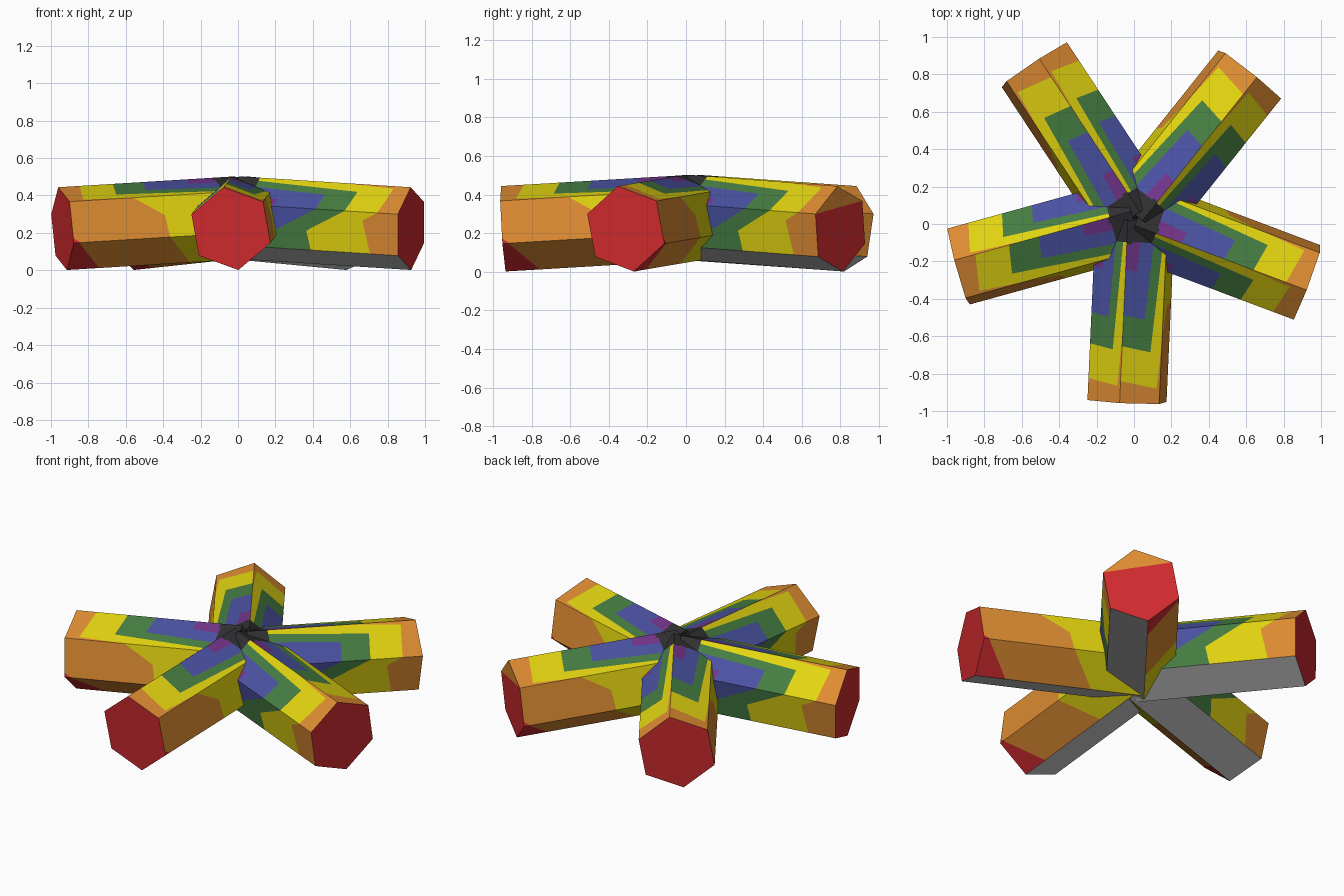
import bpy, bmesh, math
from mathutils import Matrix, Vector

if "Cube" in bpy.data.objects:
    bpy.data.objects.remove(bpy.data.objects["Cube"])

def srgb(r, g, b):
    return tuple(((c / 255 + 0.055) / 1.055) ** 2.4 for c in (r, g, b)) + (1.0,)

COLOURS = [("black", (48, 48, 50)), ("purple", (115, 52, 138)), ("blue", (74, 82, 162)),
           ("green", (70, 125, 66)), ("yellow", (226, 212, 16)), ("orange", (222, 140, 50)),
           ("red", (208, 43, 47)), ("grey", (208, 208, 208))]
MATS = []
for name, rgb in COLOURS:
    m = bpy.data.materials.new(name)
    m.diffuse_color = srgb(*rgb)
    m.use_nodes = True
    m.node_tree.nodes["Principled BSDF"].inputs["Base Color"].default_value = m.diffuse_color
    MATS.append(m)
ORANGE, RED, GREY = 5, 6, 7

LENGTH, RADIUS = 0.982, 0.225
CENTRE = Vector((0.007, 0.033, 0.281))
TILT = math.radians(3.4)
HUB = 0.12                                        # black part around the centre
LIMITS = [-9, 0.13, 0.27, 0.52, 0.69, 0.88, 1.05, 9]   # spectrum steps
CORNERS = [220, 160, 100, 40, -20, -80]

# Long faces: two corner angles, spectrum value at inner/outer end of each, diagonal kind
FACES = [
    (160, 220, 0.00, 1.00, 0.42, 0.97, False),
    (160, 100, 0.00, 1.00, 0.75, 0.97, True),
    (100, 40, 0.00, 1.00, 0.72, 0.96, True),
    (40, -20, 0.72, 0.97, 0.73, 1.06, True),
    (-20, -80, 0.73, 1.06, 0.78, 1.11, True),
]

def corner(s, angle):
    a = math.radians(angle)
    return Vector((s, RADIUS * math.cos(a), RADIUS * math.sin(a)))

def clip(poly, f):
    """Keep the part of a polygon where f >= 0; points are 4D (x, y, z, value)."""
    out = []
    for p, q in zip(poly, poly[1:] + poly[:1]):
        fp, fq = f(p), f(q)
        if fp >= 0:
            out.append(p)
        if fp * fq < 0:
            out.append(p.lerp(q, fp / (fp - fq)))
    return out

def make_arm(name, heading, orange_tip):
    bm = bmesh.new()

    def face(points, mat):
        if len(points) > 2:
            bm.faces.new([bm.verts.new(p[:3]) for p in points]).material_index = mat

    # long faces, each made of two triangles cut into colour bands
    for a, b, a0, a1, b0, b1, inner_first in FACES:
        p = [Vector((*corner(s, c), v)) for s, c, v in
             ((0, a, a0), (LENGTH, a, a1), (LENGTH, b, b1), (0, b, b0))]
        tris = ([p[0], p[1], p[2]], [p[0], p[2], p[3]]) if inner_first else \
               ([p[0], p[1], p[3]], [p[1], p[2], p[3]])
        upper = 100 in (a, b)
        for tri in tris:
            if upper:
                face(clip(tri, lambda q: HUB - q.x), 0)
                tri = clip(tri, lambda q: q.x - HUB)
            for i in range(7):
                part = clip(tri, lambda q: q.w - LIMITS[i])
                face(clip(part, lambda q: LIMITS[i + 1] - q.w), i)

    # plain underside, tip and hidden inner end
    face([corner(0, 220), corner(LENGTH, 220), corner(LENGTH, -80), corner(0, -80)], GREY)
    tip = [corner(LENGTH, c) for c in CORNERS]
    face([tip[1], tip[2], tip[3]], ORANGE if orange_tip else RED)
    face([tip[0], tip[1], tip[3], tip[4], tip[5]], RED)
    face([corner(0, c) for c in CORNERS], 0)

    bmesh.ops.remove_doubles(bm, verts=bm.verts, dist=1e-5)
    # turn every face outwards from the arm's axis
    mid = Vector((LENGTH / 2, 0, 0))
    bm.normal_update()
    for f in bm.faces:
        if f.normal.dot(f.calc_center_median() - mid) < 0:
            f.normal_flip()
    bm.transform(Matrix.Translation(CENTRE) @ Matrix.Rotation(heading, 4, 'Z')
                 @ Matrix.Rotation(TILT, 4, 'Y'))
    me = bpy.data.meshes.new(name)
    bm.to_mesh(me)
    bm.free()
    for m in MATS:
        me.materials.append(m)
    bpy.context.collection.objects.link(bpy.data.objects.new(name, me))

# five arms around the hub
for k in range(5):
    make_arm(f"arm_{k + 1}", math.radians(-92.6 + 72 * k), k == 2)
